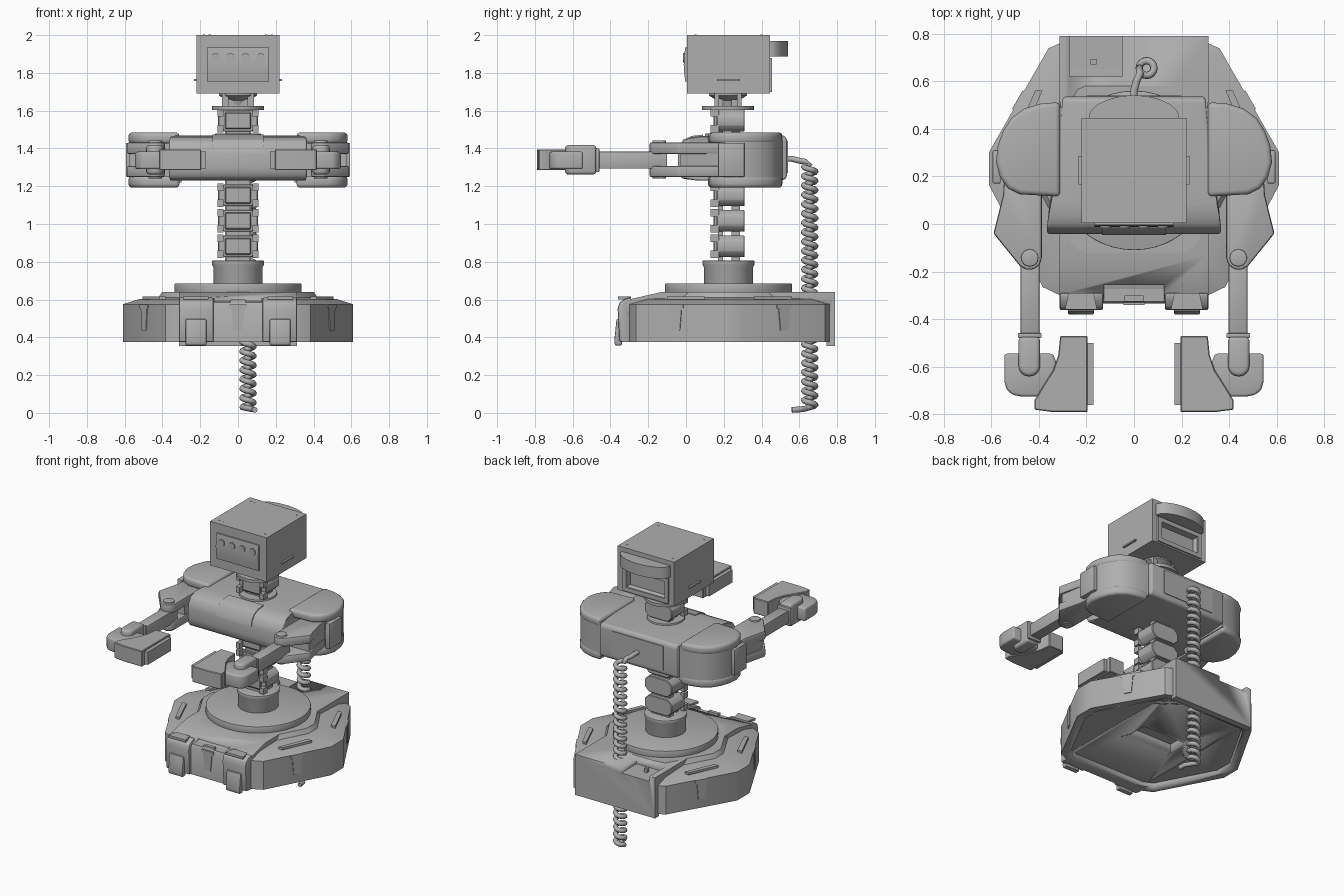
import bpy, bmesh, math
from mathutils import Vector

if "Cube" in bpy.data.objects:
    bpy.data.objects.remove(bpy.data.objects["Cube"])

grey = bpy.data.materials.new("plain grey")
grey.diffuse_color = (0.43, 0.43, 0.43, 1)
grey.use_nodes = True
grey.node_tree.nodes["Principled BSDF"].inputs["Base Color"].default_value = grey.diffuse_color

def finish(name, bm, bevel=0, seg=3, mirror=False):
    bmesh.ops.recalc_face_normals(bm, faces=bm.faces)
    if bevel:
        edges = [e for e in bm.edges if e.calc_face_angle(0) > math.radians(32)]
        bmesh.ops.bevel(bm, geom=edges, offset=bevel, segments=seg, profile=0.5,
                        affect='EDGES', clamp_overlap=True)
    me = bpy.data.meshes.new(name)
    bm.to_mesh(me)
    bm.free()
    ob = bpy.data.objects.new(name, me)
    bpy.context.collection.objects.link(ob)
    me.materials.append(grey)
    bpy.ops.object.select_all(action='DESELECT')
    ob.select_set(True)
    bpy.context.view_layer.objects.active = ob
    bpy.ops.object.shade_smooth_by_angle(angle=math.radians(32))
    if mirror:
        ob.modifiers.new("mirror", 'MIRROR')
    return ob

def loft(name, rings, **kw):
    """Closed solid through rings holding the same number of points."""
    bm = bmesh.new()
    vs = [[bm.verts.new(p) for p in r] for r in rings]
    n = len(vs[0])
    for a, b in zip(vs, vs[1:]):
        for i in range(n):
            bm.faces.new((a[i], a[(i + 1) % n], b[(i + 1) % n], b[i]))
    bm.faces.new(vs[0])
    bm.faces.new(vs[-1])
    return finish(name, bm, **kw)

def prism(name, pts, a, b, axis='z', **kw):
    put = {'z': lambda u, v, w: (u, v, w), 'y': lambda u, v, w: (u, w, v),
           'x': lambda u, v, w: (w, u, v)}[axis]
    return loft(name, [[put(u, v, w) for u, v in pts] for w in (a, b)], **kw)

def box(name, x0, x1, y0, y1, z0, z1, **kw):
    return prism(name, [(x0, y0), (x1, y0), (x1, y1), (x0, y1)], z0, z1, **kw)

def circle(u, v, r, n=48):
    return [(u + r * math.cos(2 * math.pi * i / n), v + r * math.sin(2 * math.pi * i / n)) for i in range(n)]

def turned(name, x, y, prof, **kw):
    return loft(name, [[(u, v, z) for u, v in circle(x, y, r)] for r, z in prof], **kw)

def cut(ob, *cutters):
    bpy.context.view_layer.objects.active = ob
    for c in cutters:
        m = ob.modifiers.new("cut", 'BOOLEAN')
        m.operation, m.solver, m.object = 'DIFFERENCE', 'EXACT', c
        bpy.ops.object.modifier_apply(modifier=m.name)

def both(half):
    return half + [(-x, y) for x, y in reversed(half)]

# --- Base: faceted hull plus a central block running front to back
outline = both([(0.31, 0.76), (0.36, 0.737), (0.61, 0.30), (0.61, 0.165), (0.383, -0.265), (0.31, -0.30)])
def ring(s, z):
    return [(x * s, 0.23 + (y - 0.23) * s, z) for x, y in outline]
hull = loft("base_hull", [ring(1, .375), ring(1, .575), ring(.86, .602), ring(.69, .61), ring(.66, .64)])
block = prism("base_centre_block", [(-.335, .375), (-.335, .565), (-.325, .585), (-.295, .602), (-.13, .64),
              (.79, .64), (.79, .355), (.745, .355), (.745, .375)], -.312, .312, axis='x')
under = loft("underside_cutter", [ring(.92, .3), ring(.9, .405)])
slot = box("slot_cutter", -.17, .17, .16, .30, .3, .46)
tray = box("tray_cutter", -.27, -.05, .62, .85, .605, .7)
notch = box("front_notch_cutter", -.125, .125, -.4, -.255, .585, .7)
cut(hull, under, slot, tray)
cut(block, under, slot, tray, notch)
for c in (under, slot, tray, notch):
    bpy.data.objects.remove(c)
box("tray_peg", -.182, -.158, .67, .694, .60, .632)
box("front_notch_catch", -.04, .04, -.325, -.30, .58, .6)

# Latches on the slanted sides and the front
def latch(name, p, d, mirror=True):
    p, d = Vector(p), Vector(d).normalized()
    out = Vector((d.y, -d.x))
    shape = [(-.045, .575), (.045, .575), (.045, .555), (.034, .55), (.024, .435),
             (-.024, .435), (-.034, .55), (-.045, .555)]
    loft(name, [[(*(p + d * u + out * o), z) for u, z in shape] for o in (-.01, .006)], mirror=mirror)
latch("side_front_latch", (.494, -.052), (.227, .43))
latch("side_back_latch", (.485, .519), (-.25, .437))
latch("front_latch", (0, -.335), (1, 0), False)

# Grooved strips on the sloping shoulders of the base
for nm, y0, y1, x0, x1 in (("base_front_strip", -.10, .10, .385, .485), ("base_back_strip", .56, .36, .385, .485)):
    prism(nm, [(x0, y0), (x0 + .03, y0), (x1 + .02, y1), (x1 - .015, y1)], .60, .616, mirror=True)

# Front feet
prism("front_foot", [(-.29, .375), (-.29, .612), (-.32, .605), (-.352, .585), (-.362, .55), (-.352, .375)],
      .13, .312, axis='x', bevel=.008, seg=2, mirror=True)
prism("front_toe", [(-.34, .357), (-.34, .50), (-.368, .495), (-.38, .38), (-.375, .357)],
      .168, .278, axis='x', bevel=.006, seg=2, mirror=True)
prism("foot_cap", [(.155, -.36), (.29, -.36), (.275, -.29), (.17, -.29)], .60, .616, mirror=True)

# Turntable and pedestal
turned("turntable", 0, .225, [(.335, .63), (.335, .685)], bevel=.004, seg=2)
turned("pedestal", 0, .225, [(.13, .68), (.13, .77), (.137, .785), (.137, .806)], bevel=.003, seg=2)

# --- Spine: stacked chamfered blocks on two posts
box("spine_front_post", -.06, .06, .17, .195, .8, 1.69)
box("spine_rear_post", -.07, .07, .24, .285, .8, 1.66)
for i, z in enumerate((.882, 1.017, 1.152, 1.547)):
    h, w, c = .058, .105, .032
    prism(f"spine_block_{i}", [(-w, z - h + c), (-w + c, z - h), (w - c, z - h), (w, z - h + c),
          (w, z + h - c), (w - c, z + h), (-w + c, z + h), (-w, z + h - c)], .162, .31, axis='y', bevel=.004, seg=1)
    box(f"spine_face_{i}", -.07, .07, .145, .17, z - .045, z + .045, bevel=.006, seg=1)
    for s in (-1, 1):
        zc = z + s * .042
        box(f"spine_clip_{i}_{s}", .078, .108, .13, .175, zc - .02, zc + .02, mirror=True)
turned("neck_disc", 0, .222, [(.137, 1.604), (.137, 1.625)])
turned("neck_collar", 0, .222, [(.125, 1.45), (.12, 1.478)])
turned("head_socket", 0, .222, [(.05, 1.62), (.06, 1.655), (.1, 1.68), (.1, 1.70)])
for y in (.15, .27):
    box("neck_strut", .05, .085, y, y + .025, 1.62, 1.70, mirror=True)

# --- Head: cube with a front lamp panel and a visor on the back
head = box("head", -.22, .22, .005, .445, 1.69, 2.0)
back_cut = box("head_back_cutter", -.15, .15, .405, .5, 1.73, 1.85)
cut(head, back_cut)
bpy.data.objects.remove(back_cut)
prism("lamp_panel", [(.02, 1.755), (-.004, 1.755), (-.01, 1.80), (-.012, 1.845), (-.01, 1.89), (-.004, 1.935), (.02, 1.935)],
      -.165, .165, axis='x')
for i in range(4):
    prism(f"lamp_{i}", circle(-.12 + .08 * i, 1.88, .024, 24), -.017, 0, axis='y')
for z0, z1 in ((1.70, 1.73), (1.85, 1.88)):
    box("back_frame_bar", -.18, .18, .44, .455, z0, z1)
box("back_frame_side", .15, .18, .44, .455, 1.73, 1.85, mirror=True)
arc = [(.19 * math.cos(math.pi * i / 20), .445 + .095 * math.sin(math.pi * i / 20)) for i in range(21)]
prism("rear_visor", [(.19, .43)] + arc + [(-.19, .43)], 1.888, 1.968)
box("head_side_slit", .215, .233, .165, .285, 1.757, 1.767, mirror=True)
for y in (.05, .40):
    for x in (.15, .18):
        prism("head_rivet", circle(x, y, .006, 10), 1.995, 2.002, mirror=True)

# --- Torso: side profile with a rounded front, narrowing to the back
side = [(-.02, 1.24), (-.038, 1.265), (-.042, 1.30), (-.042, 1.37), (-.034, 1.405), (-.012, 1.44), (.03, 1.46),
        (.09, 1.467), (.2, 1.468), (.52, 1.468), (.535, 1.45), (.535, 1.25), (.52, 1.232), (.2, 1.23), (.06, 1.23)]
def half_width(y):
    return .365 if y < .06 else .365 - .065 * min(1, (y - .06) / .2)
loft("torso", [[(s * half_width(y), y, z) for y, z in side] for s in (-1, 1)], bevel=.018, seg=3)
prism("chest_panel", [(-.047, 1.375), (-.039, 1.41), (-.015, 1.446), (.03, 1.466), (.09, 1.473), (.09, 1.44), (0, 1.375)],
      -.135, .135, axis='x')
box("torso_back_plate", -.2, .2, .53, .54, 1.27, 1.44)

# --- Shoulders: rounded pod with an open front channel
pod = [(.31, .115), (.48, .125), (.53, .15), (.562, .195), (.58, .26), (.572, .33), (.55, .39),
       (.515, .445), (.46, .485), (.39, .506), (.31, .512)]
prism("shoulder_top_cap", pod, 1.425, 1.485, bevel=.02, mirror=True)
prism("shoulder_bottom_cap", pod, 1.192, 1.255, bevel=.02, mirror=True)
prism("shoulder_core", [(.30, .19), (.555, .19)] + [(x - .004, y - .002) for x, y in pod[4:]], 1.22, 1.46, mirror=True)
box("shoulder_side_plate", .56, .594, .17, .31, 1.25, 1.43, bevel=.006, seg=2, mirror=True)

# --- Arms
arm = [(.387, .2), (.387, -.14), (.395, -.17), (.42, -.19), (.45, -.193), (.478, -.178), (.59, -.04), (.55, .12), (.545, .2)]
prism("upper_arm_top", arm, 1.37, 1.432, bevel=.01, seg=2, mirror=True)
prism("upper_arm_bottom", arm, 1.248, 1.308, bevel=.01, seg=2, mirror=True)
prism("upper_arm_core", [(.395, .2), (.395, -.03), (.575, -.03), (.545, .12), (.54, .2)], 1.27, 1.41, mirror=True)
turned("elbow_pin", .438, -.142, [(.036, 1.24), (.036, 1.442)], bevel=.004, seg=2, mirror=True)
box("forearm", .398, .476, -.47, -.10, 1.293, 1.383, bevel=.006, seg=2, mirror=True)
box("wrist_collar", .388, .488, -.478, -.458, 1.275, 1.40, bevel=.005, seg=2, mirror=True)

# --- Hands: rounded wrist pod, outer palm, gripping paddle and pad
tip = [(.44 + .045 * math.cos(a), -.595 + .045 * math.sin(a)) for a in [math.pi * (1 + i / 12) for i in range(13)]]
prism("wrist_pod", [(.485, -.475), (.395, -.475)] + tip, 1.262, 1.418, bevel=.016, mirror=True)
prism("outer_palm", [(.545, -.545), (.545, -.66), (.535, -.695), (.51, -.718), (.47, -.725), (.37, -.725), (.32, -.6), (.34, -.545)],
      1.29, 1.383, bevel=.012, mirror=True)
prism("grip_paddle", [(.195, -.47), (.31, -.47), (.318, -.55), (.34, -.615), (.375, -.67), (.418, -.74), (.418, -.78),
      (.34, -.79), (.195, -.79)], 1.285, 1.395, bevel=.004, seg=1, mirror=True)
box("grip_pad", .17, .2, -.76, -.5, 1.295, 1.385, mirror=True)

# --- Coiled cable from the back of the torso through the base to the ground
path = [(0, .52, 1.345), (0, .56, 1.345), (.01, .60, 1.335), (.025, .63, 1.33)]
turns, steps = 26, 16
for i in range(turns * steps + 1):
    a = 2 * math.pi * i / steps + math.pi
    path.append((.053 + .031 * math.cos(a), .655 + .031 * math.sin(a), 1.315 - 1.285 * i / (turns * steps)))
path += [(.06, .63, .022), (.085, .60, .018), (.088, .56, .016)]
cu = bpy.data.curves.new("coiled_cable", 'CURVE')
cu.dimensions = '3D'
cu.bevel_depth, cu.bevel_resolution, cu.use_fill_caps = .0155, 2, True
sp = cu.splines.new('POLY')
sp.points.add(len(path) - 1)
for pt, co in zip(sp.points, path):
    pt.co = (*co, 1)
cu.materials.append(grey)
bpy.context.collection.objects.link(bpy.data.objects.new("coiled_cable", cu))
